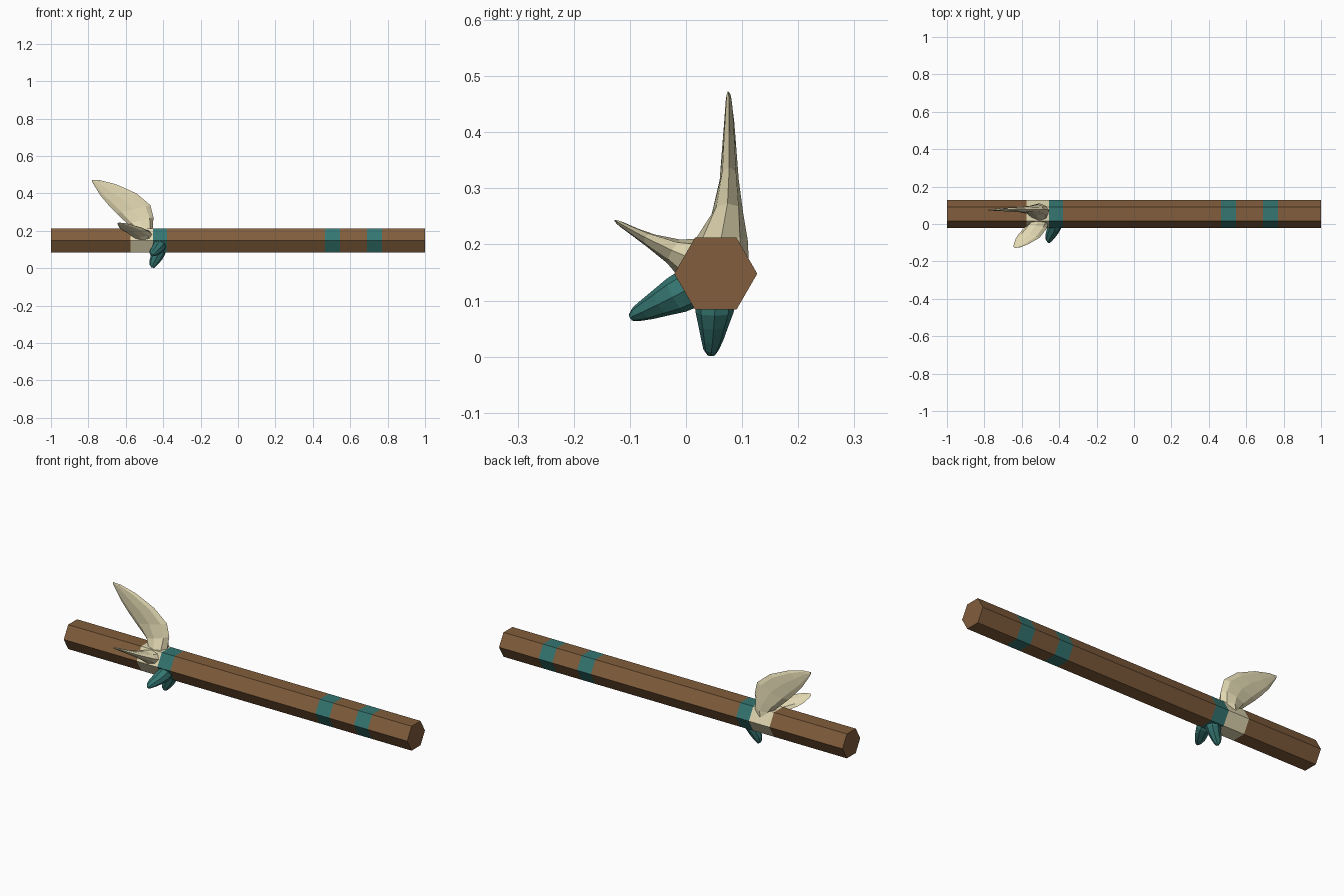
import bpy, bmesh, math

if "Cube" in bpy.data.objects:
    bpy.data.objects.remove(bpy.data.objects["Cube"])

AXIS_Y, AXIS_Z, RADIUS = 0.053, 0.148, 0.074


def material(name, rgb):
    m = bpy.data.materials.new(name)
    m.diffuse_color = (*rgb, 1)
    m.use_nodes = True
    m.node_tree.nodes["Principled BSDF"].inputs["Base Color"].default_value = m.diffuse_color
    return m


BROWN = material("brown_wood", (0.22, 0.11, 0.045))
TEAL = material("teal", (0.035, 0.18, 0.165))
CREAM = material("cream", (0.75, 0.68, 0.44))


def loft(name, rings, mats, band_mats=None):
    """Skin a list of point rings, cap both ends, one material slot per band."""
    bm = bmesh.new()
    loops = [[bm.verts.new(p) for p in ring] for ring in rings]
    n = len(loops[0])
    for i, (a, b) in enumerate(zip(loops, loops[1:])):
        for k in range(n):
            f = bm.faces.new((a[k], a[(k + 1) % n], b[(k + 1) % n], b[k]))
            f.material_index = band_mats[i] if band_mats else 0
    bm.faces.new(loops[0][::-1])
    bm.faces.new(loops[-1])
    bmesh.ops.recalc_face_normals(bm, faces=bm.faces)
    mesh = bpy.data.meshes.new(name)
    bm.to_mesh(mesh)
    bm.free()
    for m in mats:
        mesh.materials.append(m)
    obj = bpy.data.objects.new(name, mesh)
    bpy.context.collection.objects.link(obj)
    return obj


def blade(name, angle, sections, mat, stretch=1.0, sides=8):
    """Curved blade growing out of the staff; angle is measured from +z towards -y.
    Section: leading x, leading r, trailing x, trailing r, half thickness, sideways shift."""
    s, c = math.sin(angle), math.cos(angle)
    rings = []
    for xa, ra, xb, rb, half, shift in sections:
        ring = []
        for k in range(sides):
            t = 2 * math.pi * k / sides
            u = (1 + math.cos(t)) / 2
            x = xb + (xa - xb) * u
            r = (rb + (ra - rb) * u) * stretch
            p = shift + half * math.sin(t)
            ring.append((x, AXIS_Y - s * r + c * p, AXIS_Z + c * r + s * p))
        rings.append(ring)
    return loft(name, rings, [mat])


# Hexagonal staff with flush painted bands
stops = [-1, -0.575, -0.455, -0.38, 0.465, 0.545, 0.69, 0.77, 1]
rings = [[(x, AXIS_Y + RADIUS * math.cos(k * math.pi / 3),
           AXIS_Z + RADIUS * math.sin(k * math.pi / 3)) for k in range(6)]
         for x in stops]
loft("staff", rings, [BROWN, TEAL, CREAM], [0, 2, 1, 0, 1, 0, 1, 0])

# Large upright cream blade
blade("large_blade", 0, [
    (-0.456, 0.02, -0.565, 0.02, 0.050, 0.009),
    (-0.456, 0.065, -0.555, 0.055, 0.047, 0.010),
    (-0.452, 0.125, -0.59, 0.089, 0.028, 0.021),
    (-0.468, 0.189, -0.65, 0.145, 0.017, 0.024),
    (-0.543, 0.252, -0.69, 0.187, 0.013, 0.024),
    (-0.65, 0.300, -0.735, 0.240, 0.009, 0.024),
    (-0.735, 0.322, -0.772, 0.300, 0.005, 0.023),
    (-0.779, 0.325, -0.780, 0.315, 0.002, 0.022)], CREAM)

# Small cream blade on the upper front face
blade("small_blade", math.radians(60), [
    (-0.456, 0.02, -0.57, 0.02, 0.042, 0.0),
    (-0.460, 0.065, -0.565, 0.065, 0.034, 0.0),
    (-0.467, 0.088, -0.585, 0.082, 0.024, -0.003),
    (-0.505, 0.142, -0.615, 0.117, 0.013, -0.007),
    (-0.56, 0.178, -0.632, 0.145, 0.008, -0.008),
    (-0.605, 0.200, -0.642, 0.178, 0.005, -0.008),
    (-0.635, 0.204, -0.644, 0.196, 0.002, -0.008)], CREAM)

# Two stubby teal claws below the teal band
claw = [
    (-0.382, 0.03, -0.455, 0.03, 0.038, 0.0),
    (-0.390, 0.075, -0.460, 0.062, 0.034, 0.002),
    (-0.405, 0.100, -0.468, 0.085, 0.027, 0.004),
    (-0.425, 0.125, -0.474, 0.110, 0.020, 0.006),
    (-0.440, 0.140, -0.472, 0.130, 0.014, 0.008),
    (-0.450, 0.147, -0.464, 0.143, 0.007, 0.008)]
blade("lower_claw", math.pi, claw, TEAL)
front = [(xa, ra, xb, rb, h, p) for xa, ra, xb, rb, h, p in claw]
blade("front_claw", math.radians(120), front, TEAL, stretch=1.17)
